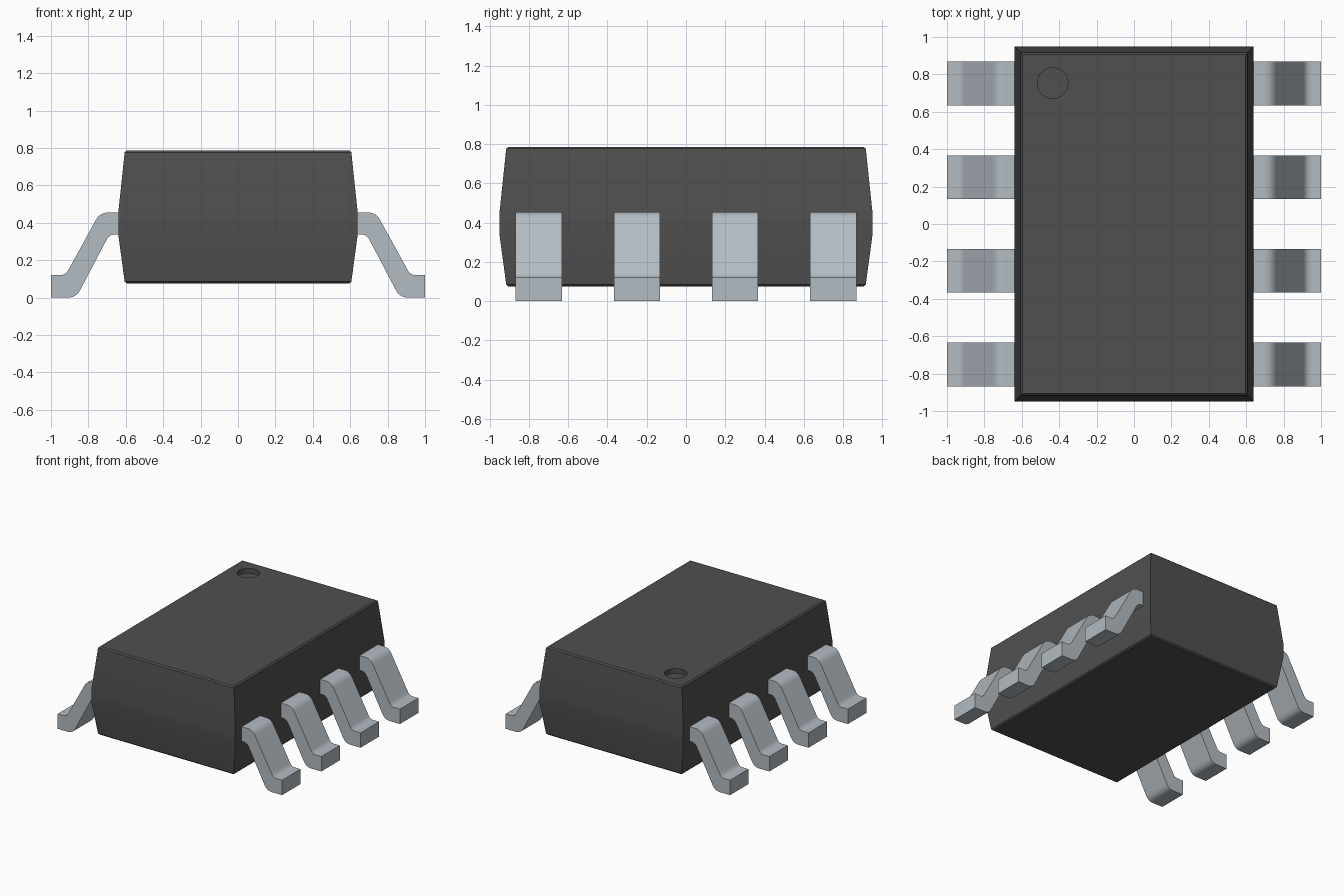
import bpy, bmesh, math
from mathutils import Vector

if "Cube" in bpy.data.objects:
    bpy.data.objects.remove(bpy.data.objects["Cube"], do_unlink=True)


def make_material(name, rgb, roughness):
    mat = bpy.data.materials.new(name)
    mat.use_nodes = True
    mat.diffuse_color = (*rgb, 1)
    bsdf = mat.node_tree.nodes["Principled BSDF"]
    bsdf.inputs["Base Color"].default_value = (*rgb, 1)
    bsdf.inputs["Roughness"].default_value = roughness
    return mat


def make_object(name, bm, mat):
    bmesh.ops.recalc_face_normals(bm, faces=bm.faces[:])
    mesh = bpy.data.meshes.new(name)
    bm.to_mesh(mesh)
    bm.free()
    mesh.materials.append(mat)
    obj = bpy.data.objects.new(name, mesh)
    bpy.context.collection.objects.link(obj)
    return obj


def activate(obj):
    bpy.ops.object.select_all(action='DESELECT')
    obj.select_set(True)
    bpy.context.view_layer.objects.active = obj


def smooth(obj):
    activate(obj)
    bpy.ops.object.shade_smooth_by_angle(angle=math.radians(30))


def round_corners(points, steps=6):
    """Points are (x, z, r); r is the distance the rounding reaches along each side."""
    out = []
    for i, (x, z, r) in enumerate(points):
        p = Vector((x, z))
        if r == 0:
            out.append(p)
            continue
        prev = Vector(points[i - 1][:2])
        nxt = Vector(points[(i + 1) % len(points)][:2])
        a = p + (prev - p).normalized() * r
        b = p + (nxt - p).normalized() * r
        for s in range(steps + 1):
            t = s / steps
            out.append(a * (1 - t) ** 2 + p * 2 * t * (1 - t) + b * t ** 2)
    return out


plastic = make_material("dark grey plastic", (0.08, 0.08, 0.08), 0.6)
metal = make_material("pale grey metal", (0.45, 0.50, 0.54), 0.4)

# Body: stacked rectangles, widest in a band at lead height, thin chamfers top and bottom
HALF_X, HALF_Y, TOP = 0.64, 0.95, 0.787
sections = [(0.075, 0.045), (0.085, 0.034), (0.337, 0.0),
            (0.455, 0.0), (0.777, 0.034), (TOP, 0.045)]  # (height, inset)
bm = bmesh.new()
rings = []
for z, inset in sections:
    x, y = HALF_X - inset, HALF_Y - inset
    rings.append([bm.verts.new((sx * x, sy * y, z))
                  for sx, sy in ((-1, -1), (1, -1), (1, 1), (-1, 1))])
for low, high in zip(rings, rings[1:]):
    for i in range(4):
        j = (i + 1) % 4
        bm.faces.new((low[i], low[j], high[j], high[i]))
bm.faces.new(rings[0][::-1])
bm.faces.new(rings[-1])
body = make_object("body", bm, plastic)

# Round orientation dimple sunk into the top
bpy.ops.mesh.primitive_cylinder_add(vertices=48, radius=0.082, depth=0.08,
                                    location=(-0.435, 0.753, TOP))
cutter = bpy.context.object
cutter.name = "dimple_cutter"
cutter.hide_render = True
cutter.data.materials.append(plastic)
cut = body.modifiers.new("dimple", 'BOOLEAN')
cut.operation = 'DIFFERENCE'
cut.solver = 'EXACT'
cut.object = cutter
activate(body)
bpy.ops.object.modifier_apply(modifier=cut.name)
bpy.data.objects.remove(cutter, do_unlink=True)
smooth(body)

# Leads: bent strip profile pulled across its width, four on each side
profile = round_corners([
    (0.60, 0.455, 0), (0.738, 0.455, 0.045), (0.922, 0.12, 0.03), (1.0, 0.12, 0),
    (1.0, 0.0, 0), (0.865, 0.0, 0.045), (0.688, 0.337, 0.03), (0.60, 0.337, 0)])
LEAD_WIDTH = 0.235
for side, sign in (("left", 1), ("right", -1)):
    for n in range(4):
        y0 = -0.75 + 0.5 * n - LEAD_WIDTH / 2
        bm = bmesh.new()
        face = bm.faces.new([bm.verts.new((sign * p.x, y0, p.y)) for p in profile])
        pulled = bmesh.ops.extrude_face_region(bm, geom=[face], use_keep_orig=True)
        bmesh.ops.translate(bm, vec=(0, LEAD_WIDTH, 0),
                            verts=[g for g in pulled["geom"]
                                   if isinstance(g, bmesh.types.BMVert)])
        smooth(make_object(f"{side}_lead_{n + 1}", bm, metal))
